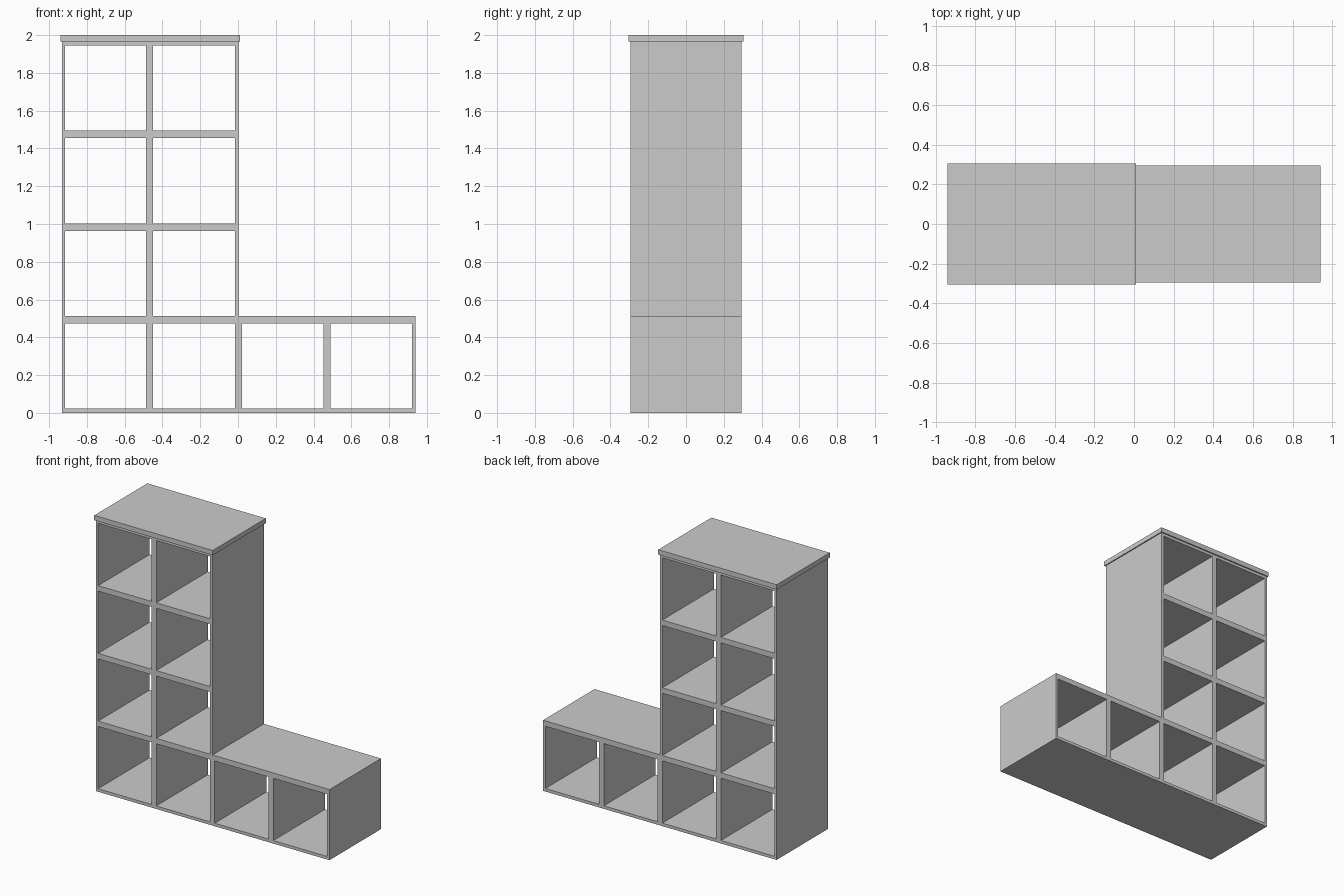
import bpy, bmesh
from math import radians

if "Cube" in bpy.data.objects:
    bpy.data.objects.remove(bpy.data.objects["Cube"])

HALF_DEPTH = 0.295
LEFT, STEP_X, RIGHT = -0.933, 0.002, 0.94      # tower left, tower right, bench right
BENCH_Z, TOWER_Z = 0.512, 1.965                # heights of the low and tall parts
BAYS = [(-0.915, -0.487), (-0.449, -0.017), (0.020, 0.452), (0.490, 0.921)]
ROWS = [(0.022, 0.473), (0.512, 0.963), (1.003, 1.454), (1.494, 1.945)]
ROWS[1] = (BENCH_Z, 0.963)


def add_loop(curve, points):
    """Closed straight-sided outline in the curve plane."""
    spline = curve.splines.new('POLY')
    spline.points.add(len(points) - 1)
    for p, (x, z) in zip(spline.points, points):
        p.co = (x, z, 0, 1)
    spline.use_cyclic_u = True


# Shelf frame: L-shaped outline with one through-hole per compartment
profile = bpy.data.curves.new("shelf_frame", 'CURVE')
profile.dimensions = '2D'
profile.fill_mode = 'BOTH'
profile.extrude = HALF_DEPTH
add_loop(profile, [(LEFT, 0), (RIGHT, 0), (RIGHT, BENCH_Z),
                   (STEP_X, BENCH_Z), (STEP_X, TOWER_Z), (LEFT, TOWER_Z)])
for row, (z0, z1) in enumerate(ROWS):
    for x0, x1 in BAYS[:4 if row == 0 else 2]:
        add_loop(profile, [(x0, z0), (x0, z1), (x1, z1), (x1, z0)])

frame = bpy.data.objects.new("shelf_frame", profile)
bpy.context.collection.objects.link(frame)
frame.rotation_euler.x = radians(90)
bpy.context.view_layer.objects.active = frame
frame.select_set(True)
bpy.ops.object.convert(target='MESH')
frame = bpy.context.object
bpy.ops.object.transform_apply(location=False, rotation=True, scale=False)

# Weld the frame into one clean flat-shaded solid
bm = bmesh.new()
bm.from_mesh(frame.data)
bmesh.ops.remove_doubles(bm, verts=bm.verts, dist=0.0001)
bmesh.ops.recalc_face_normals(bm, faces=bm.faces)
for f in bm.faces:
    f.smooth = False
bm.to_mesh(frame.data)
bm.free()

# Overhanging slab on top of the tower
x0, x1, z0, z1 = -0.94, 0.010, TOWER_Z, 2.0
bpy.ops.mesh.primitive_cube_add(size=1, location=((x0 + x1) / 2, 0, (z0 + z1) / 2))
slab = bpy.context.object
slab.name = "top_slab"
slab.scale = (x1 - x0, 0.608, z1 - z0)
bpy.ops.object.transform_apply(location=False, rotation=False, scale=True)
